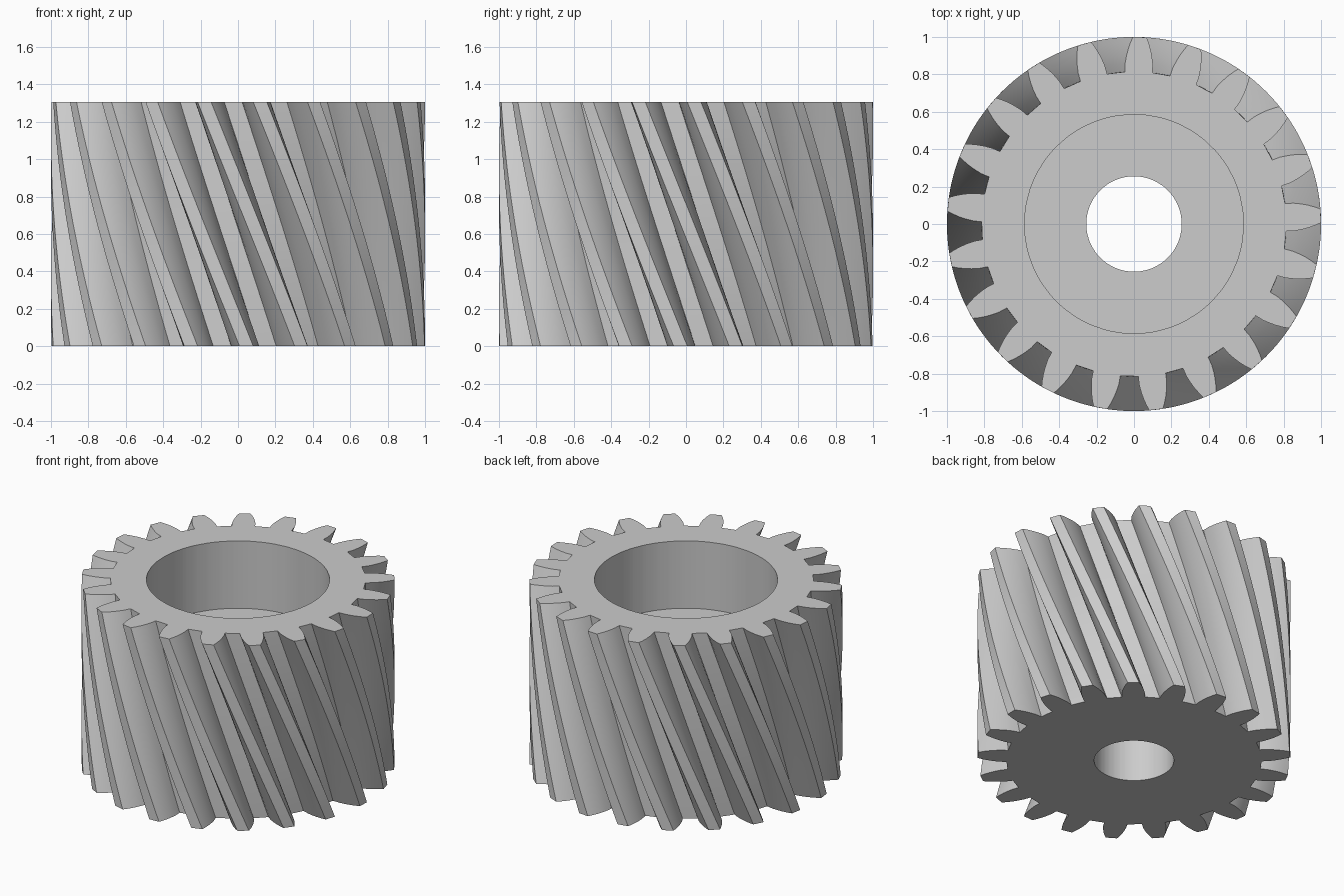
import bpy, bmesh
from math import radians, cos, sin

cube = bpy.data.objects.get("Cube")
if cube:
    bpy.data.objects.remove(cube)

TEETH, HEIGHT, LAYERS = 21, 1.305, 32
TOP_PHASE, TWIST = 2.5, 30.1          # degrees
BORE_R, BORE_FLOOR, HOLE_R = 0.585, 0.83, 0.255

# Tooth flank: radius and half angle in degrees, from root to tip
flank = [(0.815, 5.2), (0.86, 4.95), (0.9, 4.35), (0.935, 3.7), (0.97, 2.9), (1.0, 2.1)]
tooth = [(r, -a) for r, a in flank] + [(r, a) for r, a in reversed(flank)]
outline = [(r, a + 360 * t / TEETH) for t in range(TEETH) for r, a in tooth]

bm = bmesh.new()


def ring(z, phase, radius=None):
    """One closed loop: the gear outline, or a circle if a radius is given."""
    verts = []
    for r, a in outline:
        a, r = radians(a + phase), radius or r
        verts.append(bm.verts.new((r * cos(a), r * sin(a), z)))
    return verts


# Helical toothed wall, then the stepped bore back down to the base
bottom_phase = TOP_PHASE + TWIST
rings = [ring(HEIGHT * i / LAYERS, bottom_phase - TWIST * i / LAYERS)
         for i in range(LAYERS + 1)]
rings += [ring(HEIGHT, TOP_PHASE, BORE_R),
          ring(BORE_FLOOR, TOP_PHASE, BORE_R),
          ring(BORE_FLOOR, bottom_phase, HOLE_R),
          ring(0, bottom_phase, HOLE_R)]

n = len(outline)
for k, low in enumerate(rings):
    high = rings[(k + 1) % len(rings)]
    for i in range(n):
        j = (i + 1) % n
        bm.faces.new((low[i], low[j], high[j], high[i]))
bmesh.ops.recalc_face_normals(bm, faces=bm.faces)

mesh = bpy.data.meshes.new("helical_gear")
bm.to_mesh(mesh)
bm.free()
gear = bpy.data.objects.new("helical_gear", mesh)
bpy.context.collection.objects.link(gear)

# Plain grey metal
grey = bpy.data.materials.new("light_grey")
grey.use_nodes = True
colour = (0.604, 0.604, 0.604, 1)
grey.diffuse_color = colour
grey.node_tree.nodes["Principled BSDF"].inputs["Base Color"].default_value = colour
mesh.materials.append(grey)

bpy.ops.object.select_all(action='DESELECT')
gear.select_set(True)
bpy.context.view_layer.objects.active = gear
bpy.ops.object.shade_smooth_by_angle(angle=radians(30))
